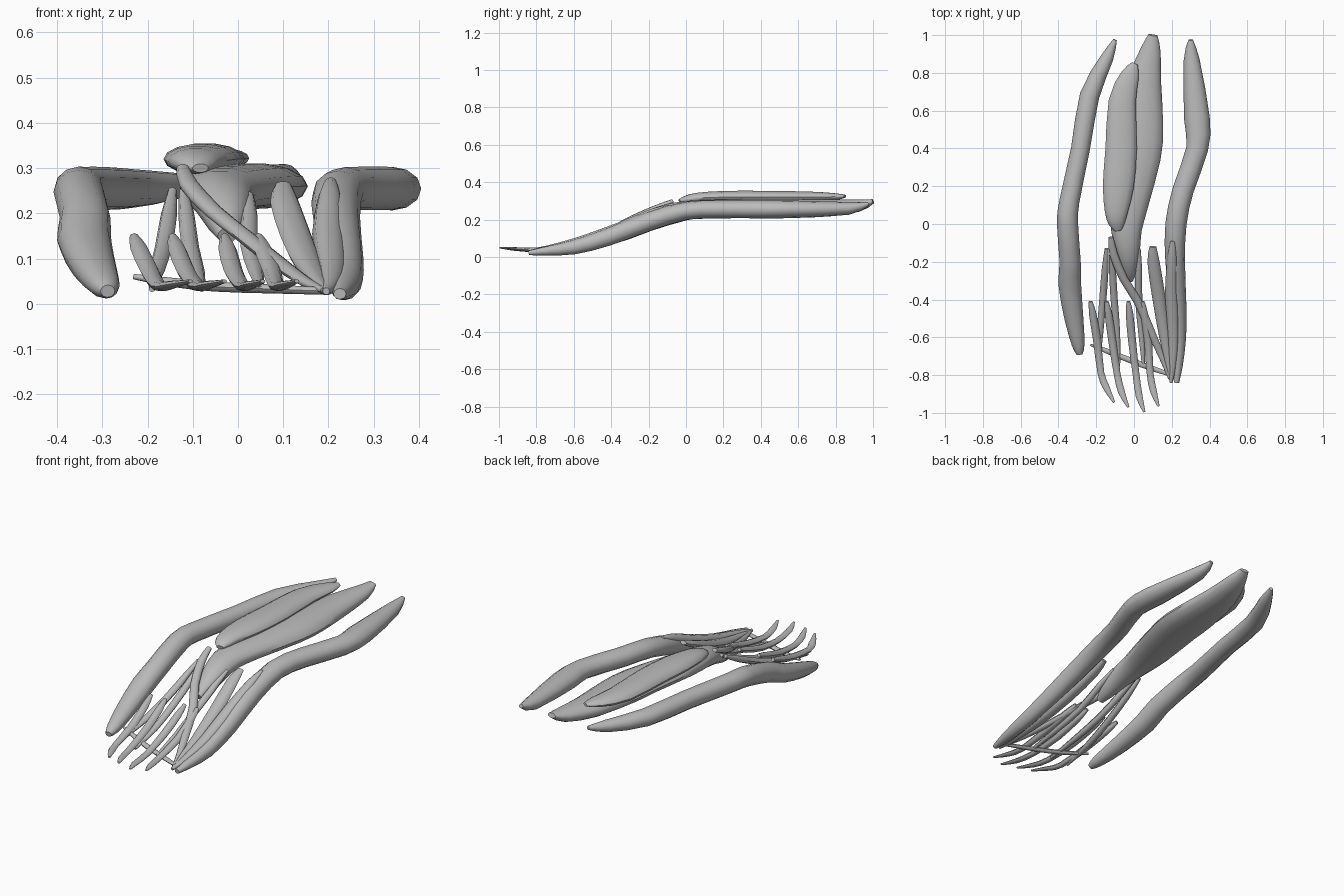
import bpy, bmesh, math
from mathutils import Vector

cube = bpy.data.objects.get("Cube")
if cube:
    bpy.data.objects.remove(cube, do_unlink=True)

grey = bpy.data.materials.new("muscle grey")
grey.use_nodes = True
colour = (0.5, 0.5, 0.5, 1)
grey.diffuse_color = colour
grey.node_tree.nodes["Principled BSDF"].inputs["Base Color"].default_value = colour


def smooth_path(points, steps):
    """Catmull-Rom through (position, half width, half height) rows."""
    p = [Vector(q) for q in points]
    p = [p[0] * 2 - p[1]] + p + [p[-1] * 2 - p[-2]]
    out = []
    for i in range(1, len(p) - 2):
        a, b, c, d = p[i - 1:i + 3]
        for s in range(steps):
            t = s / steps
            out.append(0.5 * (2 * b + (c - a) * t + (2 * a - 5 * b + 4 * c - d) * t * t
                              + (3 * b - a - 3 * c + d) * t ** 3))
    return out + [p[-2]]


def strand(name, points, sides=12, steps=2):
    """Loft of oval rings along a path; each row is x, y, z, half width, half height."""
    rows = smooth_path(points, steps)
    centres = [Vector(r[:3]) for r in rows]
    bm = bmesh.new()
    rings = []
    for i, r in enumerate(rows):
        along = (centres[min(i + 1, len(rows) - 1)] - centres[max(i - 1, 0)]).normalized()
        side = along.cross(Vector((0, 0, 1))).normalized()
        up = side.cross(along)
        w, h = max(r[3], 0.003), max(r[4], 0.003)
        rings.append([bm.verts.new(centres[i] + side * w * math.cos(a) + up * h * math.sin(a))
                      for a in (math.tau * k / sides for k in range(sides))])
    for a, b in zip(rings, rings[1:]):
        for k in range(sides):
            n = (k + 1) % sides
            bm.faces.new((a[k], a[n], b[n], b[k]))
    bm.faces.new(rings[0])
    bm.faces.new(rings[-1])
    bmesh.ops.recalc_face_normals(bm, faces=bm.faces)
    mesh = bpy.data.meshes.new(name)
    bm.to_mesh(mesh)
    bm.free()
    mesh.materials.append(grey)
    ob = bpy.data.objects.new(name, mesh)
    bpy.context.collection.objects.link(ob)
    bpy.ops.object.select_all(action="DESELECT")
    ob.select_set(True)
    bpy.context.view_layer.objects.active = ob
    bpy.ops.object.shade_smooth_by_angle(angle=math.radians(50))


# Long outer muscles
strand("right_outer_muscle", [
    (-0.10, 0.975, 0.275, 0.010, 0.010), (-0.142, 0.88, 0.26, 0.034, 0.030),
    (-0.235, 0.68, 0.255, 0.052, 0.043), (-0.283, 0.40, 0.255, 0.050, 0.047),
    (-0.342, 0.12, 0.255, 0.053, 0.048), (-0.352, 0.0, 0.247, 0.056, 0.050),
    (-0.338, -0.20, 0.19, 0.056, 0.052), (-0.340, -0.32, 0.14, 0.060, 0.048),
    (-0.318, -0.50, 0.08, 0.050, 0.040), (-0.295, -0.64, 0.04, 0.034, 0.028),
    (-0.288, -0.69, 0.028, 0.016, 0.014)])
strand("left_outer_muscle", [
    (0.30, 0.975, 0.285, 0.012, 0.010), (0.305, 0.87, 0.26, 0.042, 0.034),
    (0.333, 0.56, 0.255, 0.068, 0.047), (0.335, 0.40, 0.255, 0.058, 0.048),
    (0.260, 0.18, 0.255, 0.056, 0.048), (0.222, 0.0, 0.247, 0.056, 0.048),
    (0.218, -0.20, 0.19, 0.052, 0.050), (0.235, -0.42, 0.105, 0.042, 0.046),
    (0.240, -0.60, 0.052, 0.036, 0.038), (0.232, -0.75, 0.032, 0.026, 0.024),
    (0.225, -0.84, 0.022, 0.014, 0.012)])

# Broad middle muscle with a slimmer one lying on it
strand("middle_muscle", [
    (0.10, 1.0, 0.298, 0.025, 0.012), (0.088, 0.92, 0.275, 0.054, 0.034),
    (0.055, 0.75, 0.262, 0.090, 0.047), (0.035, 0.52, 0.26, 0.120, 0.051),
    (0.020, 0.36, 0.26, 0.122, 0.051), (-0.028, 0.10, 0.255, 0.102, 0.051),
    (-0.040, -0.04, 0.245, 0.080, 0.050), (-0.032, -0.15, 0.22, 0.064, 0.048),
    (-0.025, -0.24, 0.18, 0.044, 0.038), (-0.025, -0.30, 0.15, 0.020, 0.018)], 14)
strand("upper_muscle", [
    (0.005, 0.85, 0.325, 0.016, 0.008), (-0.020, 0.79, 0.322, 0.048, 0.020),
    (-0.062, 0.65, 0.32, 0.072, 0.031), (-0.068, 0.40, 0.32, 0.083, 0.035),
    (-0.083, 0.20, 0.32, 0.082, 0.034), (-0.094, 0.06, 0.315, 0.060, 0.029),
    (-0.090, 0.0, 0.307, 0.042, 0.021), (-0.083, -0.035, 0.30, 0.018, 0.010)], 14)

# Strips gathering at the left front corner
strand("inner_strip", [
    (0.205, -0.09, 0.270, 0.012, 0.010), (0.203, -0.18, 0.235, 0.026, 0.024),
    (0.200, -0.36, 0.155, 0.036, 0.030), (0.208, -0.58, 0.080, 0.032, 0.026),
    (0.205, -0.75, 0.042, 0.020, 0.018), (0.195, -0.84, 0.028, 0.008, 0.008)], 10)
strand("wide_strip", [
    (0.10, -0.12, 0.262, 0.018, 0.010), (0.103, -0.20, 0.225, 0.032, 0.018),
    (0.130, -0.38, 0.145, 0.035, 0.022), (0.160, -0.58, 0.078, 0.030, 0.020),
    (0.185, -0.76, 0.038, 0.016, 0.014), (0.195, -0.83, 0.026, 0.007, 0.007)], 10)
strand("diagonal_strip", [
    (-0.122, -0.07, 0.300, 0.014, 0.010), (-0.108, -0.16, 0.262, 0.022, 0.016),
    (-0.055, -0.29, 0.205, 0.022, 0.016), (0.020, -0.41, 0.145, 0.022, 0.015),
    (0.090, -0.57, 0.090, 0.021, 0.014), (0.150, -0.71, 0.048, 0.016, 0.011),
    (0.190, -0.82, 0.030, 0.008, 0.007)], 10)
strand("cross_strip", [
    (-0.23, -0.64, 0.060, 0.006, 0.006), (-0.15, -0.67, 0.048, 0.013, 0.010),
    (-0.05, -0.71, 0.038, 0.015, 0.011), (0.07, -0.755, 0.033, 0.015, 0.010),
    (0.20, -0.80, 0.028, 0.010, 0.008)], 8)

# Slim strands fanning out from the middle
for i, (x0, x1, x2, z0) in enumerate([(-0.145, -0.165, -0.190, 0.25),
                                      (-0.120, -0.105, -0.080, 0.25),
                                      (0.025, 0.025, 0.050, 0.24)]):
    strand(f"fan_strand_{i + 1}", [
        (x0, -0.13, z0, 0.010, 0.009), (x0 * 0.6 + x1 * 0.4, -0.24, 0.195, 0.018, 0.016),
        (x1, -0.40, 0.125, 0.019, 0.016), (x1 * 0.4 + x2 * 0.6, -0.58, 0.070, 0.017, 0.013),
        (x2, -0.76, 0.033, 0.007, 0.007)], 8)

# Four curved toe strands with flat, upturned tips
for i, (x0, x1, x2, x3, end) in enumerate([(-0.230, -0.195, -0.175, -0.105, -0.945),
                                           (-0.145, -0.115, -0.090, -0.030, -0.970),
                                           (-0.030, -0.010, 0.010, 0.055, -0.995),
                                           (0.045, 0.075, 0.085, 0.130, -0.965)]):
    strand(f"toe_strand_{i + 1}", [
        (x0, -0.41, 0.148, 0.010, 0.009), (x0 * 0.65 + x1 * 0.35, -0.48, 0.120, 0.020, 0.016),
        (x1, -0.62, 0.072, 0.021, 0.016), (x2, -0.79, 0.040, 0.018, 0.012),
        (x2 * 0.6 + x3 * 0.4, end + 0.08, 0.042, 0.018, 0.009),
        (x3, end, 0.050, 0.006, 0.004)], 8)
